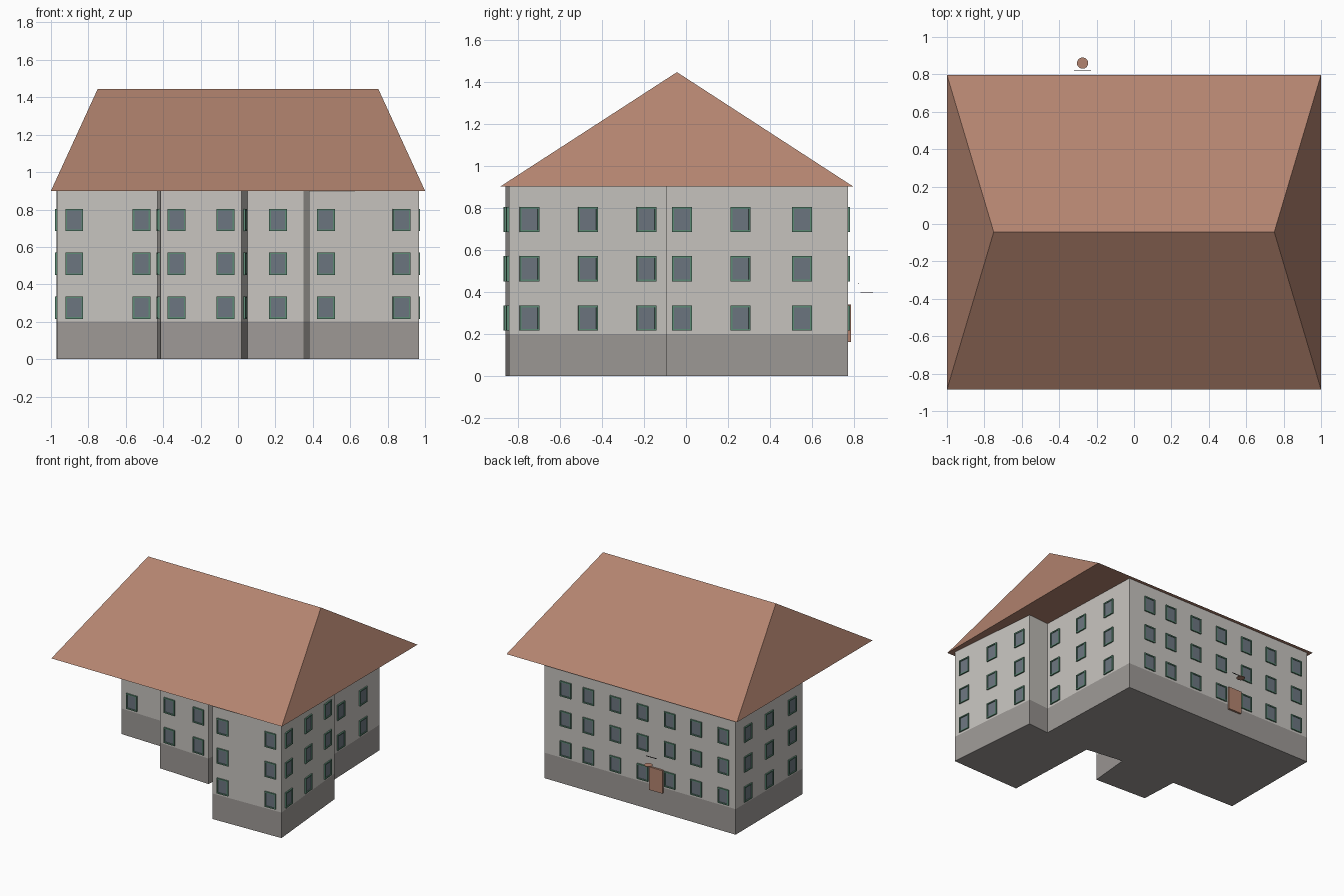
import bpy, bmesh
from mathutils import Vector

default_cube = bpy.data.objects.get("Cube")
if default_cube:
    bpy.data.objects.remove(default_cube, do_unlink=True)


def make_material(name, red, green, blue):
    material = bpy.data.materials.new(name)
    material.use_nodes = True
    colour = (red, green, blue, 1)
    material.diffuse_color = colour
    shader = material.node_tree.nodes["Principled BSDF"]
    shader.inputs["Base Color"].default_value = colour
    shader.inputs["Roughness"].default_value = 0.9
    return material


plaster = make_material("pale plaster", 0.57, 0.55, 0.52)
stone = make_material("grey plinth", 0.34, 0.32, 0.305)
tile = make_material("terracotta", 0.45, 0.23, 0.16)
frame_green = make_material("frame green", 0.11, 0.26, 0.18)
glass = make_material("blue grey glass", 0.15, 0.18, 0.215)
iron = make_material("dark iron", 0.03, 0.03, 0.03)


def finish(name, bm, *materials, fix_normals=True):
    if fix_normals:
        bmesh.ops.recalc_face_normals(bm, faces=bm.faces)
    mesh = bpy.data.meshes.new(name)
    bm.to_mesh(mesh)
    bm.free()
    for material in materials:
        mesh.materials.append(material)
    obj = bpy.data.objects.new(name, mesh)
    bpy.context.collection.objects.link(obj)
    return obj


def bridge(bm, lower, upper, index=0):
    """Join two equal rings of vertices with quads."""
    count = len(lower)
    for i in range(count):
        j = (i + 1) % count
        bm.faces.new((lower[i], lower[j], upper[j], upper[i])).material_index = index


def box(name, centre, size, material):
    bm = bmesh.new()
    bmesh.ops.create_cube(bm, size=1)
    bmesh.ops.scale(bm, vec=size, verts=bm.verts)
    bmesh.ops.translate(bm, vec=centre, verts=bm.verts)
    return finish(name, bm, material)


# Each wall: its starting corner (clockwise from above) and window positions along it
walls = [
    ((-0.97, 0.77), (0.063, 0.205, 0.343, 0.485, 0.627, 0.768, 0.887)),
    ((0.69, 0.77), (0.25, 0.583, 0.903)),
    ((0.72, -0.105), ()),
    ((0.90, -0.09), (0.13, 0.5, 0.87)),
    ((0.967, -0.842), (0.157, 0.847)),
    ((0.38, -0.86), ()),
    ((0.35, -0.11), (0.45,)),
    ((0.05, -0.07), (0.5,)),
    ((0.02, -0.395), (0.2, 0.8)),
    ((-0.415, -0.375), (0.5,)),
    ((-0.43, -0.075), (0.16, 0.83)),
    ((-0.967, -0.06), (0.157, 0.5, 0.82)),
]
corners = [Vector((*corner, 0)) for corner, _ in walls]
PLINTH_TOP, EAVES = 0.2, 0.9

# Building body: plinth below, plaster above
bm = bmesh.new()
rings = [[bm.verts.new((p.x, p.y, z)) for p in corners] for z in (0, PLINTH_TOP, EAVES)]
bridge(bm, rings[0], rings[1], 1)
bridge(bm, rings[1], rings[2], 0)
bm.faces.new(rings[0]).material_index = 1
bm.faces.new(rings[2])
finish("building_walls", bm, plaster, stone)

# Windows: raised frame with a recessed pane
WIDTH, HEIGHT, BORDER = 0.095, 0.12, 0.009


def add_window(bm, centre, along, normal):
    up = Vector((0, 0, 1))
    rings = []
    for inset, depth in ((0, -0.002), (0, 0.01), (BORDER, 0.01), (BORDER, 0.004)):
        w, h = WIDTH / 2 - inset, HEIGHT / 2 - inset
        rings.append([bm.verts.new(centre + along * sx * w + up * sz * h + normal * depth)
                      for sx, sz in ((1, -1), (-1, -1), (-1, 1), (1, 1))])
    for lower, upper in zip(rings, rings[1:]):
        bridge(bm, lower, upper)
    bm.faces.new(rings[-1]).material_index = 1


bm = bmesh.new()
for i, (_, positions) in enumerate(walls):
    start, end = corners[i], corners[(i + 1) % len(corners)]
    along = (end - start).normalized()
    normal = Vector((-along.y, along.x, 0))
    for t in positions:
        for z in (0.275, 0.51, 0.744):
            add_window(bm, start.lerp(end, t) + Vector((0, 0, z)), along, normal)
finish("windows", bm, frame_green, glass, fix_normals=False)

# Hipped roof with a steep ridge
bm = bmesh.new()
eave = [bm.verts.new((x, y, EAVES)) for x, y in
        ((-1, -0.885), (1, -0.885), (1, 0.797), (-1, 0.797))]
left, right = [bm.verts.new((x, -0.043, 1.445)) for x in (-0.75, 0.75)]
bm.faces.new((eave[0], eave[1], right, left))
bm.faces.new((eave[1], eave[2], right))
bm.faces.new((eave[2], eave[3], left, right))
bm.faces.new((eave[3], eave[0], left))
bm.faces.new(eave[::-1])
finish("hipped_roof", bm, tile)

# Back entrance: door, flat disc and thin bar above it
box("back_door", (-0.287, 0.776, 0.25), (0.115, 0.018, 0.18), tile)
box("entrance_bar", (-0.275, 0.82, 0.44), (0.09, 0.004, 0.004), iron)
bm = bmesh.new()
bmesh.ops.create_cone(bm, cap_ends=True, segments=24, radius1=0.03, radius2=0.03, depth=0.004)
bmesh.ops.translate(bm, vec=(-0.275, 0.86, 0.395), verts=bm.verts)
finish("entrance_disc", bm, tile)
